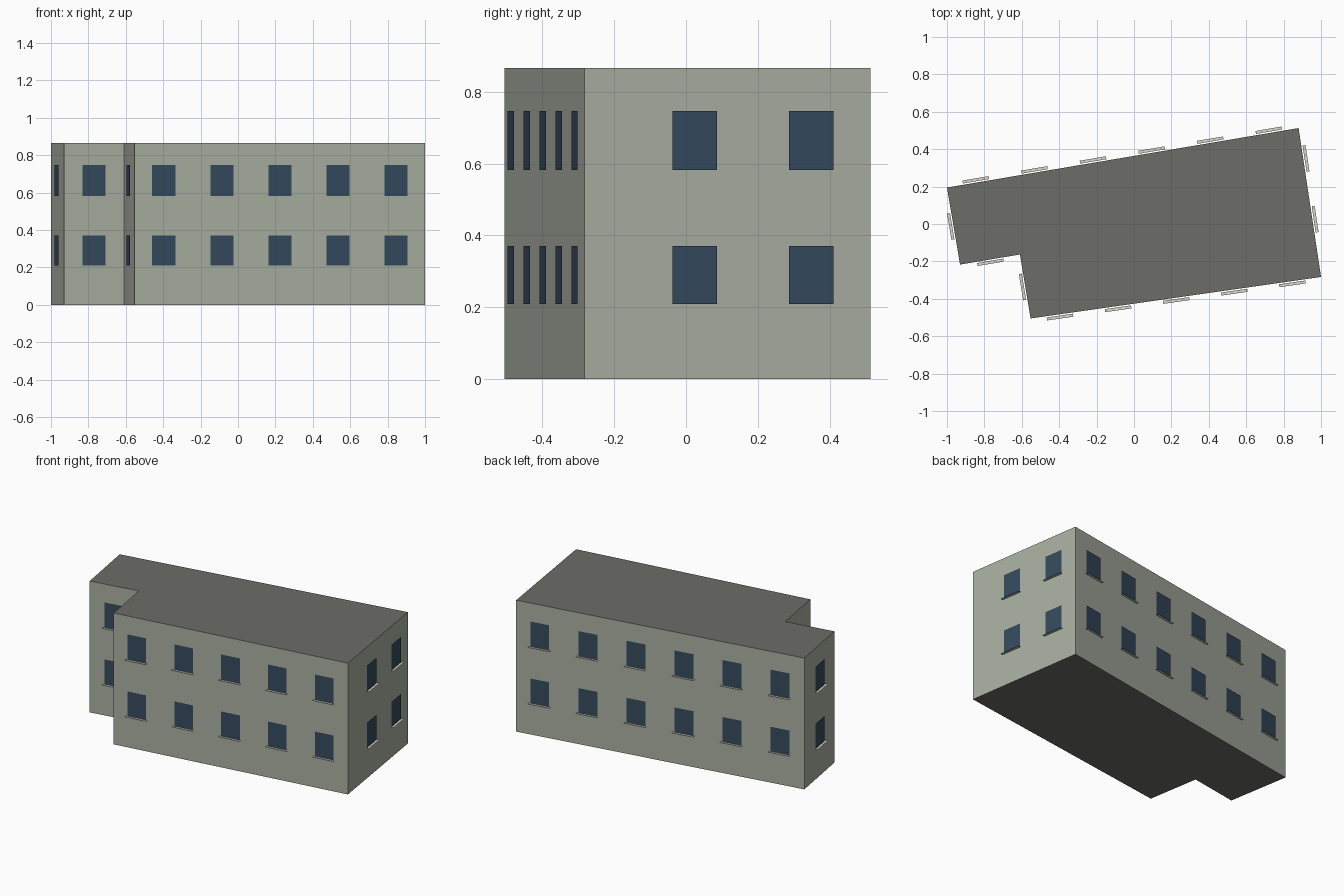
import bpy, bmesh
from mathutils import Vector

if "Cube" in bpy.data.objects:
    bpy.data.objects.remove(bpy.data.objects["Cube"])

def material(name, rgb):
    m = bpy.data.materials.new(name)
    m.diffuse_color = (*rgb, 1)
    m.use_nodes = True
    m.node_tree.nodes["Principled BSDF"].inputs["Base Color"].default_value = m.diffuse_color
    return m

WALL = material("wall_paint", (0.40, 0.43, 0.36))
ROOF = material("roof_grey", (0.15, 0.155, 0.14))
GLASS = material("window_glass", (0.035, 0.07, 0.11))
SILL = material("sill_stone", (0.70, 0.66, 0.58))

H = 0.866
FOOT = [(-0.93, -0.217), (-0.61, -0.163), (-0.553, -0.505),
        (1.0, -0.283), (0.88, 0.513), (-1.0, 0.195)]

def finish(bm, name, mats):
    me = bpy.data.meshes.new(name)
    bm.to_mesh(me)
    bm.free()
    for m in mats:
        me.materials.append(m)
    ob = bpy.data.objects.new(name, me)
    bpy.context.collection.objects.link(ob)

# Building body: extruded L-shaped footprint with a darker roof
bm = bmesh.new()
base = bm.faces.new([bm.verts.new((x, y, 0)) for x, y in FOOT])
ext = bmesh.ops.extrude_face_region(bm, geom=[base], use_keep_orig=True)
bmesh.ops.translate(bm, vec=(0, 0, H),
                    verts=[v for v in ext["geom"] if isinstance(v, bmesh.types.BMVert)])
bmesh.ops.recalc_face_normals(bm, faces=bm.faces)
for f in bm.faces:
    if abs(f.normal.z) > 0.5:
        f.material_index = 1
finish(bm, "building_body", [WALL, ROOF])

# Window positions along each wall, as fractions of the wall length
def even(n):
    return [(i + 0.5) / n for i in range(n)]

SPOTS = [even(1), even(1), even(5), [0.385, 0.793], even(6), even(1)]
FLOORS = [(0.209, 0.371), (0.582, 0.747)]
UP = Vector((0, 0, 1))

panes, sills = bmesh.new(), bmesh.new()

def quad(bm, pts):
    bm.faces.new([bm.verts.new(p) for p in pts])

for i, spots in enumerate(SPOTS):
    a = Vector((*FOOT[i], 0))
    b = Vector((*FOOT[(i + 1) % len(FOOT)], 0))
    d = (b - a).normalized()
    n = d.cross(UP)
    for t in spots:
        c = a.lerp(b, t)
        for z0, z1 in FLOORS:
            # Flat pane just proud of the wall
            p, w = c + n * 0.005, d * 0.0625
            quad(panes, [p - w + UP * z0, p + w + UP * z0,
                         p + w + UP * z1, p - w + UP * z1])
            # Thin flat sill sticking out below the pane
            p, q, w = c + n * 0.007 + UP * z0, c + n * 0.023 + UP * z0, d * 0.071
            quad(sills, [p - w, q - w, q + w, p + w])

finish(panes, "window_panes", [GLASS])
finish(sills, "window_sills", [SILL])
